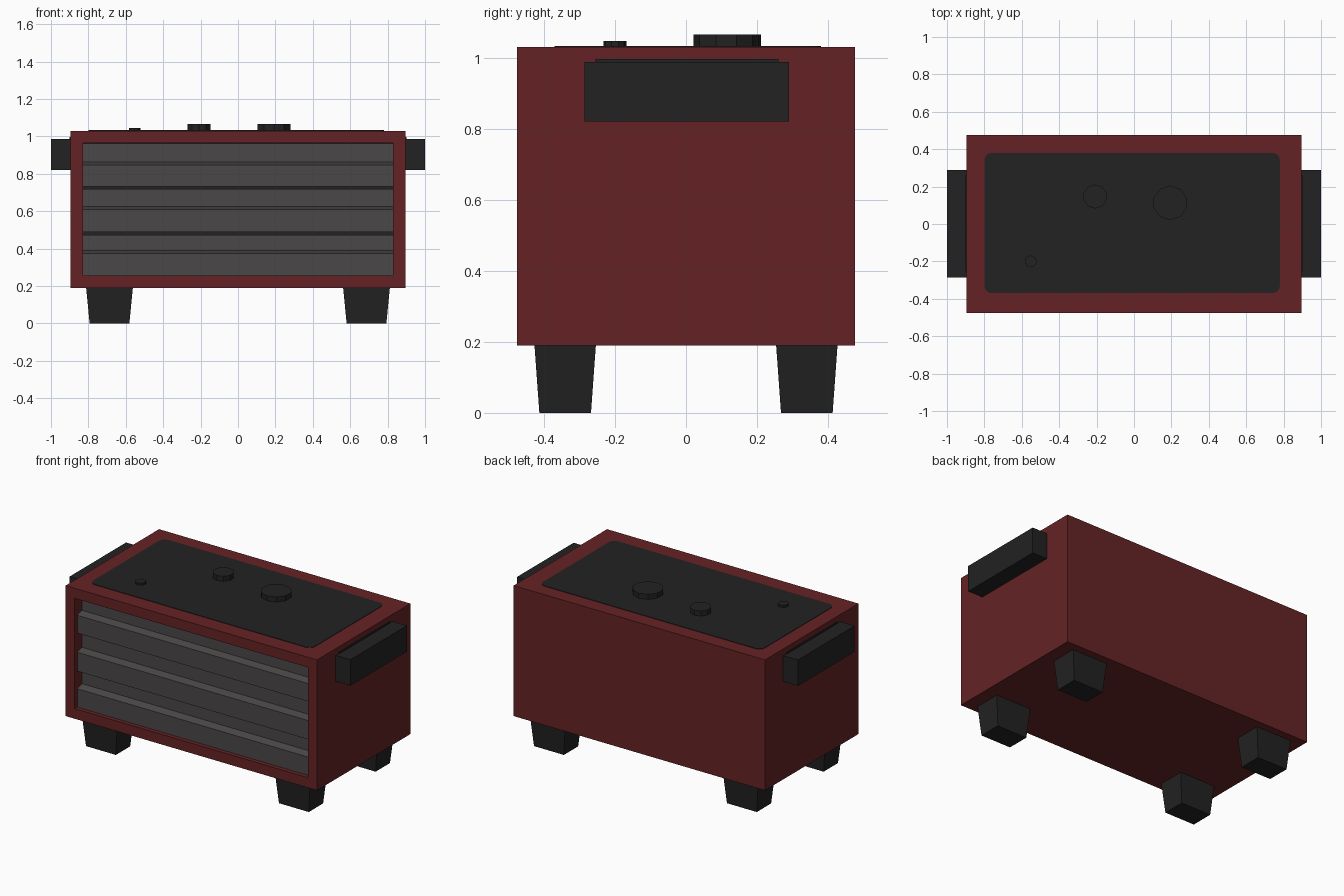
import bpy, bmesh, math
from mathutils import Vector

if "Cube" in bpy.data.objects:
    bpy.data.objects.remove(bpy.data.objects["Cube"])


def material(name, col):
    m = bpy.data.materials.new(name)
    m.diffuse_color = (*col, 1)
    m.use_nodes = True
    m.node_tree.nodes["Principled BSDF"].inputs["Base Color"].default_value = m.diffuse_color
    return m


RED = material("dark red", (0.130, 0.0165, 0.018))
BLACK = material("near black", (0.016, 0.016, 0.016))
GREY = material("drawer grey", (0.068, 0.063, 0.063))


def finish(bm, name, *mats):
    bmesh.ops.recalc_face_normals(bm, faces=bm.faces)
    me = bpy.data.meshes.new(name)
    bm.to_mesh(me)
    bm.free()
    for m in mats:
        me.materials.append(m)
    ob = bpy.data.objects.new(name, me)
    bpy.context.collection.objects.link(ob)
    return ob


def box_bm(lo, hi):
    bm = bmesh.new()
    bmesh.ops.create_cube(bm, size=1)
    for v in bm.verts:
        v.co = Vector([hi[i] if v.co[i] > 0 else lo[i] for i in range(3)])
    return bm


def prism(name, pts, direction, mat):
    bm = bmesh.new()
    f = bm.faces.new([bm.verts.new(p) for p in pts])
    g = bmesh.ops.extrude_face_region(bm, geom=[f], use_keep_orig=True)
    vs = [e for e in g["geom"] if isinstance(e, bmesh.types.BMVert)]
    bmesh.ops.translate(bm, verts=vs, vec=direction)
    return finish(bm, name, mat)


# Cabinet body with a recessed front opening
bm = box_bm((-0.895, -0.475, 0.19), (0.895, 0.475, 1.03))
bm.normal_update()
front = min(bm.faces, key=lambda f: f.calc_center_median().y)
bmesh.ops.inset_region(bm, faces=[front], thickness=0.065, use_even_offset=True)
bmesh.ops.inset_region(bm, faces=[front], thickness=0.0005)
for v in front.verts:
    v.co.y += 0.12
front.material_index = 1
finish(bm, "cabinet_body", RED, BLACK)

# Three drawers, each with a stepped lower half
for i, (z0, zl, zu, z1) in enumerate([(0.257, 0.375, 0.390, 0.474),
                                      (0.488, 0.610, 0.624, 0.719),
                                      (0.733, 0.848, 0.862, 0.963)]):
    prof = [(-0.36, z0), (-0.452, z0), (-0.452, zl),
            (-0.405, zu), (-0.405, z1), (-0.36, z1)]
    prism(f"drawer_{i + 1}", [(-0.828, y, z) for y, z in prof], (1.656, 0, 0), GREY)

# Thin rounded mat on the top
r, hx, hy, cx, cy = 0.04, 0.79, 0.375, -0.01, 0.005
pts = []
for k, (sx, sy) in enumerate([(1, 1), (-1, 1), (-1, -1), (1, -1)]):
    for j in range(5):
        a = math.pi / 2 * (k + j / 4)
        pts.append((cx + sx * (hx - r) + r * math.cos(a),
                    cy + sy * (hy - r) + r * math.sin(a), 1.028))
prism("top_mat", pts, (0, 0, 0.005), BLACK)

# Round caps on the top
for name, x, y, rad, top in [("large_cap", 0.193, 0.113, 0.092, 1.065),
                             ("medium_cap", -0.208, 0.147, 0.064, 1.065),
                             ("small_cap", -0.553, -0.2, 0.032, 1.046)]:
    n = 10
    ring = [(x + rad * math.sin(2 * math.pi * i / n),
             y + rad * math.cos(2 * math.pi * i / n), 1.02) for i in range(n)]
    prism(name, ring, (0, 0, top - 1.02), BLACK)

# Side handles with a slim mounting strip
for s, side in ((-1, "left"), (1, "right")):
    x0, x1 = sorted((s * 0.88, s * 1.0))
    finish(box_bm((x0, -0.285, 0.82), (x1, 0.29, 0.987)), side + "_handle", BLACK)
    x0, x1 = sorted((s * 0.88, s * 0.9))
    finish(box_bm((x0, -0.255, 0.97), (x1, 0.26, 0.996)), side + "_handle_strip", BLACK)

# Tapered feet
for sx in (-1, 1):
    for sy in (-1, 1):
        bm = box_bm((-0.125, -0.0865, 0), (0.125, 0.0865, 0.192))
        for v in bm.verts:
            if v.co.z < 0.1:
                v.co.x *= 0.85
                v.co.y *= 0.84
            v.co += Vector((sx * 0.687, sy * 0.34, 0))
        finish(bm, ("front" if sy < 0 else "back") + ("_left" if sx < 0 else "_right") + "_foot", BLACK)
